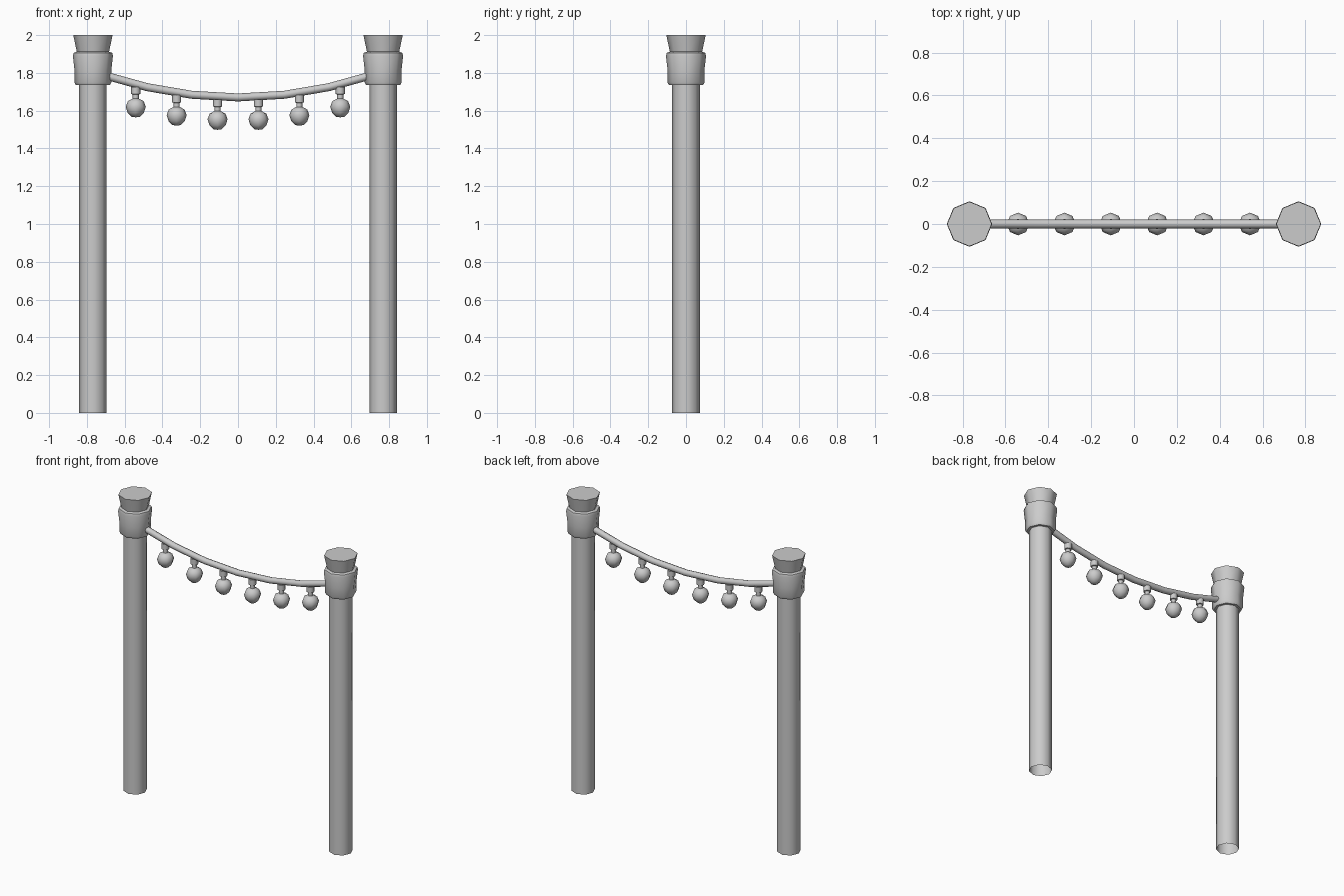
import bpy, bmesh, math

if "Cube" in bpy.data.objects:
    bpy.data.objects.remove(bpy.data.objects["Cube"])

SIDES = 8
POST_X = 0.768

grey = bpy.data.materials.new("plain grey")
grey.use_nodes = True
grey.diffuse_color = (0.6, 0.6, 0.6, 1)
grey.node_tree.nodes["Principled BSDF"].inputs["Base Color"].default_value = (0.6, 0.6, 0.6, 1)


def add_object(name, bm, location=(0, 0, 0), angle=50):
    mesh = bpy.data.meshes.new(name)
    bm.to_mesh(mesh)
    bm.free()
    mesh.materials.append(grey)
    obj = bpy.data.objects.new(name, mesh)
    obj.location = location
    bpy.context.collection.objects.link(obj)
    bpy.ops.object.select_all(action="DESELECT")
    obj.select_set(True)
    bpy.context.view_layer.objects.active = obj
    bpy.ops.object.shade_smooth_by_angle(angle=math.radians(angle))
    return obj


def skin(bm, rings, cap_start, cap_end):
    # Bridge consecutive rings of vertices and close the chosen ends
    for a, b in zip(rings, rings[1:]):
        for i in range(SIDES):
            j = (i + 1) % SIDES
            bm.faces.new((a[i], a[j], b[j], b[i]))
    if cap_start:
        bm.faces.new(rings[0][::-1])
    if cap_end:
        bm.faces.new(rings[-1])
    bmesh.ops.recalc_face_normals(bm, faces=bm.faces)


def lathe(name, profile, location, cap_start=True, cap_end=True, angle=50):
    # Eight-sided turned part from (radius, height) pairs
    bm = bmesh.new()
    turns = [2 * math.pi * i / SIDES for i in range(SIDES)]
    rings = [[bm.verts.new((r * math.cos(t), r * math.sin(t), z)) for t in turns]
             for r, z in profile]
    skin(bm, rings, cap_start, cap_end)
    return add_object(name, bm, location, angle)


# Posts with collars and flared caps
for side, x in (("left", POST_X), ("right", -POST_X)):
    lathe(side + "_post", [(0.073, 0), (0.073, 1.8)], (x, 0, 0), cap_start=False)
    lathe(side + "_collar", [(0.073, 1.735), (0.09, 1.735), (0.098, 1.75), (0.097, 1.81),
                             (0.106, 1.89), (0.102, 1.906), (0.08, 1.914)],
          (x, 0, 0), cap_start=False)
    lathe(side + "_cap", [(0.083, 1.9), (0.104, 2.0)], (x, 0, 0))


# Sagging cable between the collars
def sag(x):
    return 1.67 + 0.235 * x * x


bm = bmesh.new()
rings = []
for x in (-0.7, -0.48, -0.245, 0, 0.245, 0.48, 0.7):
    slope = math.atan(0.47 * x)
    ring = []
    for i in range(SIDES):
        t = 2 * math.pi * i / SIDES
        up = 0.021 * math.sin(t)
        ring.append(bm.verts.new((x - up * math.sin(slope), 0.021 * math.cos(t),
                                  sag(x) + up * math.cos(slope))))
    rings.append(ring)
skin(bm, rings, True, True)
add_object("cable", bm)

# Hanging lamps: socket and bulb
for n in range(6):
    x = (n - 2.5) * 0.2165
    place = (x, 0, sag(x) - 0.025)
    lathe(f"socket_{n + 1}", [(0.024, 0.012), (0.024, -0.026), (0.016, -0.028), (0.016, -0.055)], place)
    lathe(f"bulb_{n + 1}", [(0.017, -0.05), (0.042, -0.064), (0.053, -0.093),
                            (0.043, -0.125), (0.022, -0.146), (0.001, -0.149)], place)
